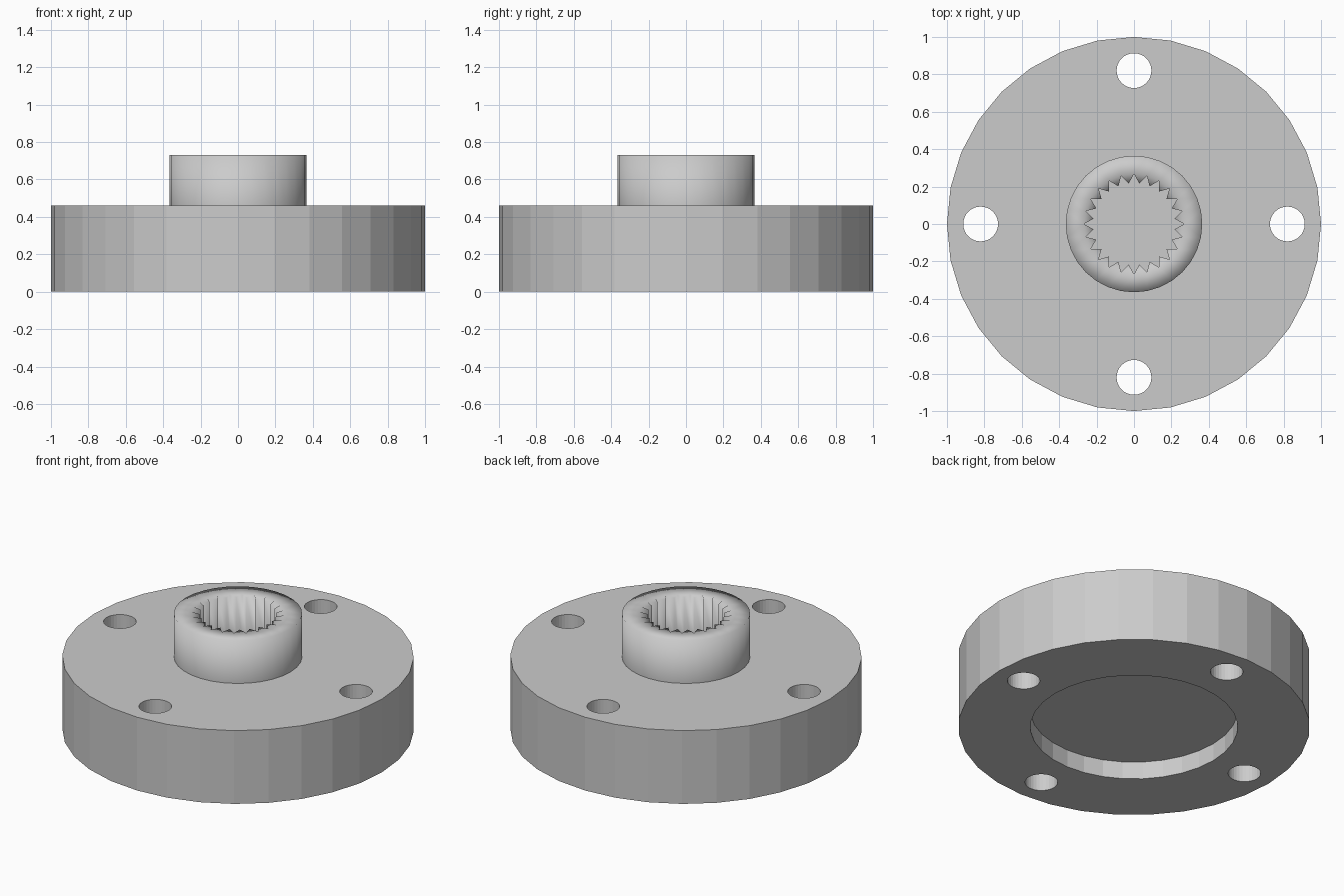
import bpy, bmesh, math

if "Cube" in bpy.data.objects:
    bpy.data.objects.remove(bpy.data.objects["Cube"])

R_DISC, H_DISC, TOP = 1.0, 0.46, 0.73
R_BOSS, R_ROOT, R_TIP, TEETH = 0.365, 0.268, 0.218, 24

grey = bpy.data.materials.new("plain_grey")
grey.diffuse_color = (0.6, 0.6, 0.6, 1)
grey.use_nodes = True
grey.node_tree.nodes["Principled BSDF"].inputs["Base Color"].default_value = grey.diffuse_color


def cylinder(name, r, z0, z1, x=0, y=0, sides=32):
    bpy.ops.mesh.primitive_cylinder_add(vertices=sides, radius=r, depth=z1 - z0,
                                        location=(x, y, (z0 + z1) / 2))
    ob = bpy.context.object
    ob.name = name
    ob.data.materials.append(grey)
    return ob


def cut(target, cutter):
    m = target.modifiers.new("cut", 'BOOLEAN')
    m.operation, m.object, m.solver = 'DIFFERENCE', cutter, 'EXACT'
    bpy.context.view_layer.objects.active = target
    bpy.ops.object.modifier_apply(modifier=m.name)
    bpy.data.objects.remove(cutter, do_unlink=True)


# Flange disc with shallow underside recess and four bolt holes
disc = cylinder("flange_disc", R_DISC, 0, H_DISC)
cut(disc, cylinder("recess_cutter", 0.59, -0.2, 0.11))
for i in range(4):
    a = i * math.pi / 2
    cut(disc, cylinder("bolt_hole_cutter", 0.093, -0.2, 0.7,
                       0.82 * math.cos(a), 0.82 * math.sin(a)))

# Hub ring with a toothed bore, standing on the disc
bm = bmesh.new()


def loop(radii, z):
    n = len(radii)
    vs = [bm.verts.new((r * math.sin(i * math.tau / n), r * math.cos(i * math.tau / n), z))
          for i, r in enumerate(radii)]
    es = [bm.edges.new((vs[i], vs[(i + 1) % n])) for i in range(n)]
    return vs, es


def wall(low, high, inward):
    n = len(low)
    for i in range(n):
        j = (i + 1) % n
        q = [low[i], high[i], high[j], low[j]]  # faces outward for clockwise loops
        bm.faces.new(q[::-1] if inward else q)


outer, inner = [R_BOSS] * 32, [R_ROOT, R_TIP] * TEETH
o_low, _ = loop(outer, H_DISC)
o_top, o_edges = loop(outer, TOP)
i_low, _ = loop(inner, H_DISC)
i_top, i_edges = loop(inner, TOP)
wall(o_low, o_top, False)
wall(i_low, i_top, True)
bmesh.ops.triangle_fill(bm, edges=o_edges + i_edges, use_beauty=True, normal=(0, 0, 1))
bm.normal_update()
for f in bm.faces:
    f.smooth = True
    if f.normal.z < -0.5:
        f.normal_flip()
me = bpy.data.meshes.new("splined_hub")
bm.to_mesh(me)
bm.free()
me.materials.append(grey)
hub = bpy.data.objects.new("splined_hub", me)
bpy.context.collection.objects.link(hub)
